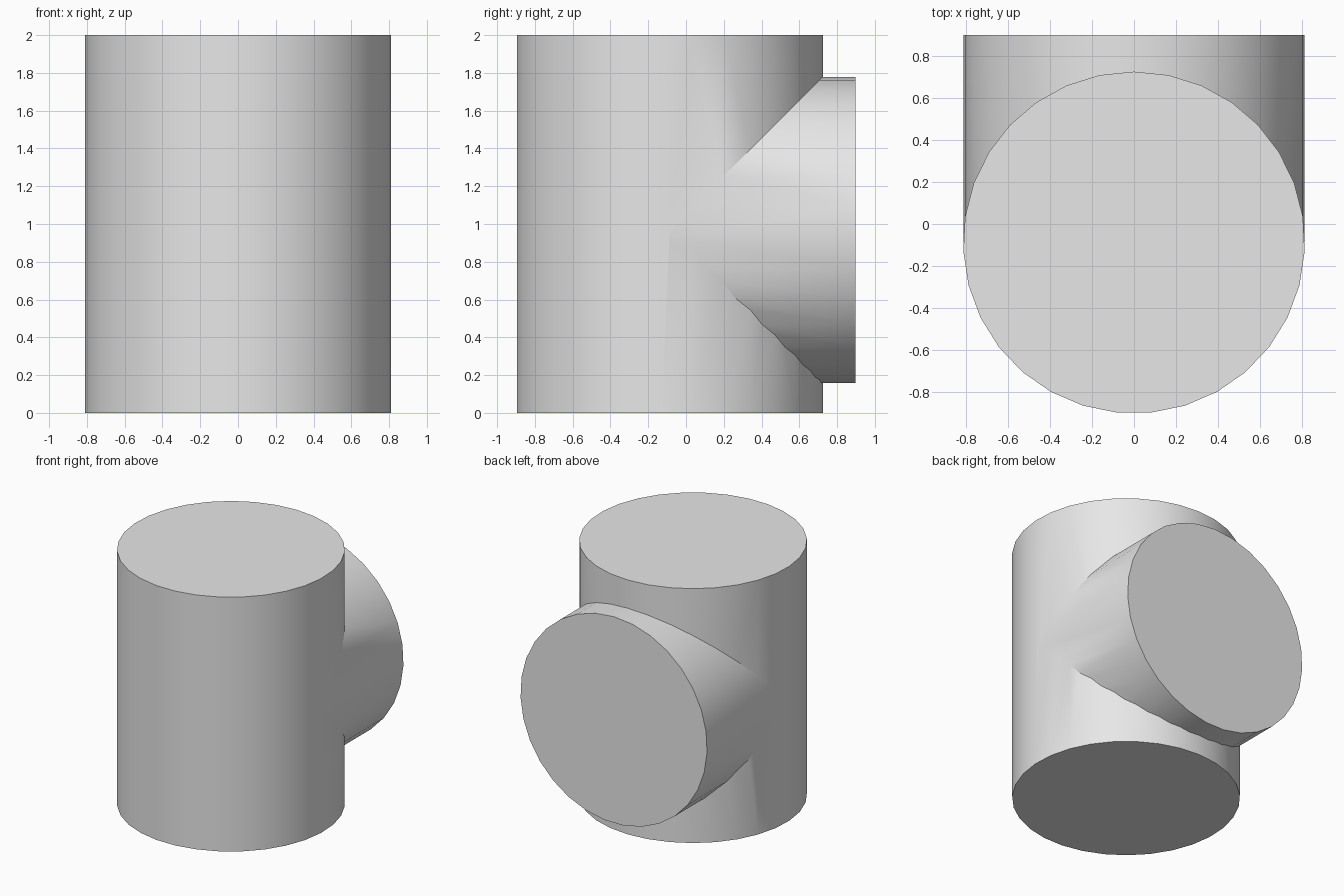
import bpy
import bmesh
from math import pi, radians
from mathutils import Matrix

default = bpy.data.objects.get("Cube")
if default:
    bpy.data.objects.remove(default, do_unlink=True)

RADIUS = 0.812
SIDES = 31
AXIS_Y = -0.088     # axis of the upright pipe
BRANCH_Z = 0.966    # height of the branch axis
BRANCH_END = 0.897

grey = bpy.data.materials.new("light_grey")
grey.use_nodes = True
grey.diffuse_color = (0.8, 0.8, 0.8, 1)
grey.node_tree.nodes["Principled BSDF"].inputs["Base Color"].default_value = (0.8, 0.8, 0.8, 1)


def cylinder(name, length, matrix):
    """Capped cylinder along local z, with a vertex line on local +y."""
    bm = bmesh.new()
    bmesh.ops.create_cone(bm, cap_ends=True, segments=SIDES, radius1=RADIUS,
                          radius2=RADIUS, depth=length, matrix=matrix)
    mesh = bpy.data.meshes.new(name)
    bm.to_mesh(mesh)
    bm.free()
    mesh.materials.append(grey)
    obj = bpy.data.objects.new(name, mesh)
    bpy.context.collection.objects.link(obj)
    return obj


# Upright pipe
pipe = cylinder("tee_pipe", 2, Matrix.Translation((0, AXIS_Y, 1)))

# Branch running from the pipe's axis to the back
length = BRANCH_END - AXIS_Y
branch = cylinder("branch_helper", length,
                  Matrix.Translation((0, AXIS_Y + length / 2, BRANCH_Z))
                  @ Matrix.Rotation(pi / 2, 4, "X"))
branch.hide_render = True

# Join both into one solid
union = pipe.modifiers.new("join_branch", "BOOLEAN")
union.operation = "UNION"
union.solver = "EXACT"
union.object = branch
bpy.ops.object.select_all(action="DESELECT")
pipe.select_set(True)
bpy.context.view_layer.objects.active = pipe
bpy.ops.object.modifier_apply(modifier=union.name)
bpy.data.objects.remove(branch, do_unlink=True)

# Smooth walls with crisp rims and seam
bpy.ops.object.shade_smooth_by_angle(angle=radians(30))
